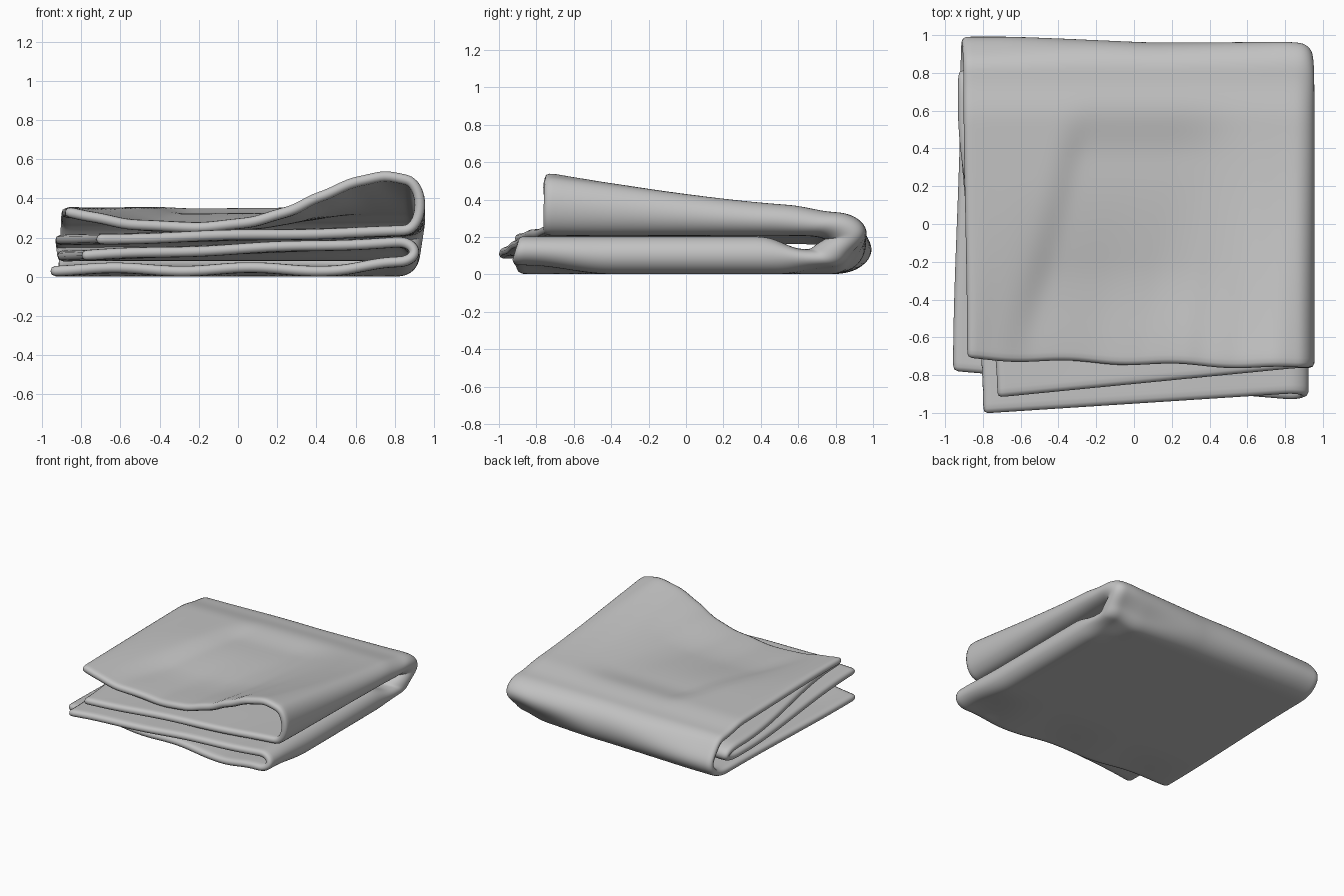
import bpy, math

if "Cube" in bpy.data.objects:
    bpy.data.objects.remove(bpy.data.objects["Cube"])

THICK = 0.054
NV, NA, NX, NF = 32, 16, 34, 10   # length, back fold, width and side fold steps


def lerp(a, b, t):
    return a + (b - a) * t


def smooth(a, b, x):
    t = min(1, max(0, (x - a) / (b - a)))
    return t * t * (3 - 2 * t)


def table(x, pts):
    for (x0, a), (x1, b) in zip(pts, pts[1:]):
        if x <= x1:
            return lerp(a, b, smooth(x0, x1, x) * 0.5 + 0.5 * max(0, (x - x0) / (x1 - x0)))
    return pts[-1][1]


# Layers numbered from the bottom: (front y at left, at right, left x at front, at back)
EDGE = {1: (-0.78, -0.93, -0.96, -0.92), 2: (-1.005, -0.90, -0.80, -0.925),
        3: (-0.92, -0.765, -0.725, -0.935), 4: (-0.717, -0.767, -0.885, -0.905)}
# Raised, drooping front edge of the top layer
LIP = [(-0.9, 0.335), (-0.75, 0.305), (-0.55, 0.265), (-0.2, 0.25), (0.05, 0.275),
       (0.25, 0.33), (0.42, 0.41), (0.6, 0.485), (0.75, 0.517), (0.9, 0.49)]
BACK = [(-0.9, 0.975), (-0.7, 0.975), (0.1, 0.935), (0.8, 0.955), (0.95, 0.94)]


def height(layer, x, y):
    p = (x + 0.9) / 1.8
    front = 1 - smooth(-0.85, -0.4, y)
    if layer == 1:
        wave = 0.010 + 0.010 * math.sin(9 * x + 1) + 0.03 * smooth(0.5, 0.85, x)
        return 0.028 + front * wave + 0.04 * smooth(0.65, 0.85, x) * smooth(0.5, 0.78, y)
    if layer == 2:
        z = lerp(0.104, 0.18, p)
        return lerp(z, 0.108, smooth(0.4, 0.62, y)) + front * 0.004 * math.sin(8 * x)
    if layer == 3:
        return lerp(0.188, 0.234, p) + front * 0.004 * math.sin(7 * x + 2)
    # Top layer: raised corner eases down, sagging valley runs towards the back
    t = min(1, max(0, (y + 0.72) / 1.35))
    t = 1 - (1 - t) ** 1.35
    lip = table(x - 0.12 * t, LIP)
    rear = lerp(0.325, 0.342, p)
    z = lerp(lip, rear, t if lip > rear else smooth(-0.75, 0.25, y))
    crease = -0.6 + 0.25 * (y + 0.6)
    z -= (0.035 * smooth(crease - 0.08, crease + 0.1, x) * (1 - smooth(0.2, 0.65, x))
          * smooth(-0.7, -0.2, y) * (1 - smooth(0.35, 0.68, y)))
    return z - 0.035 * smooth(0.55, 0.8, y)


def layer_point(layer, p, stage, s):
    """One point of a sheet; stage 0 bottom run, 1 back fold, 2 top run."""
    fl, fr, xf, xb = EDGE[layer]
    outer = layer in (1, 4)
    y0 = 0.78 if outer else 0.64
    yf = lerp(fl, fr, p)
    if layer == 4:
        yf += 0.008 * math.sin(19 * p + 2)
    low, high = (1, 4) if outer else (2, 3)
    if stage == 1:
        a = math.pi * s
        w = (1 - math.cos(a)) / 2
        left = lerp(EDGE[low][3], EDGE[high][3], w)
        x = lerp(left, lerp(0.82, 0.85, w), p)
        tip = table(x, BACK) if outer else 0.79
        out = math.sin(a) ** 0.85 if 0 < s < 1 else 0
        # Fold leans upwards at the right corner and downwards at the left one
        out *= 1 - 0.5 * smooth(0.6, 1, p) * (1 - smooth(0.15, 0.75, w))
        if outer:
            out *= 1 - 0.3 * (1 - smooth(0.05, 0.5, p)) * smooth(0.3, 0.9, w)
        z = lerp(height(low, x, y0), height(high, x, y0), w)
        return x, lerp(y0, tip, out), z
    y = lerp(yf, y0, s)
    right = 0.82 if layer < 3 else 0.85
    x = lerp(lerp(xf, xb, smooth(0, 1, s)), right, p)
    return x, y, height(layer, x, y)


def cross_section(stage, s):
    inner, outer = {0: (2, 1), 1: (2, 1), 2: (3, 4)}[stage]
    row = [layer_point(inner, i / NX, stage, s) for i in range(NX + 1)]
    back = [layer_point(outer, i / NX, stage, s) for i in range(NX, -1, -1)]
    a, b = row[-1], back[0]
    square = math.sin(math.pi * s) if stage == 1 else 0
    # Rounded fold joining the two sheets along the right side, squarer at the back
    for j in range(1, NF):
        t = math.pi * j / NF
        w = (1 - math.cos(t)) / 2
        bulge = 0.08 * math.sin(t) ** lerp(1, 0.6, square)
        w = lerp(w, w ** 0.6, square)
        row.append((lerp(a[0], b[0], w) + bulge, lerp(a[1], b[1], w), lerp(a[2], b[2], w)))
    return row + back


# Whole cloth as one continuous sheet, folded to the side and then to the back
rows = [cross_section(0, i / NV) for i in range(NV)]
rows += [cross_section(1, i / NA) for i in range(NA + 1)]
rows += [cross_section(2, 1 - i / NV) for i in range(1, NV + 1)]
n = len(rows[0])
verts = [v for r in rows for v in r]
faces = [(i * n + j, i * n + j + 1, (i + 1) * n + j + 1, (i + 1) * n + j)
         for i in range(len(rows) - 1) for j in range(n - 1)]
mesh = bpy.data.meshes.new("folded_cloth")
mesh.from_pydata(verts, [], faces)
cloth = bpy.data.objects.new("folded_cloth", mesh)
bpy.context.collection.objects.link(cloth)

grey = bpy.data.materials.new("light grey fabric")
grey.diffuse_color = (0.54, 0.54, 0.54, 1)
grey.use_nodes = True
grey.node_tree.nodes["Principled BSDF"].inputs["Base Color"].default_value = grey.diffuse_color
mesh.materials.append(grey)

# Fabric thickness with soft rounded hems
solid = cloth.modifiers.new("thickness", 'SOLIDIFY')
solid.thickness = THICK
solid.offset = 0
soft = cloth.modifiers.new("soft_edges", 'SUBSURF')
soft.levels = soft.render_levels = 1
mesh.polygons.foreach_set("use_smooth", [True] * len(mesh.polygons))
mesh.update()
